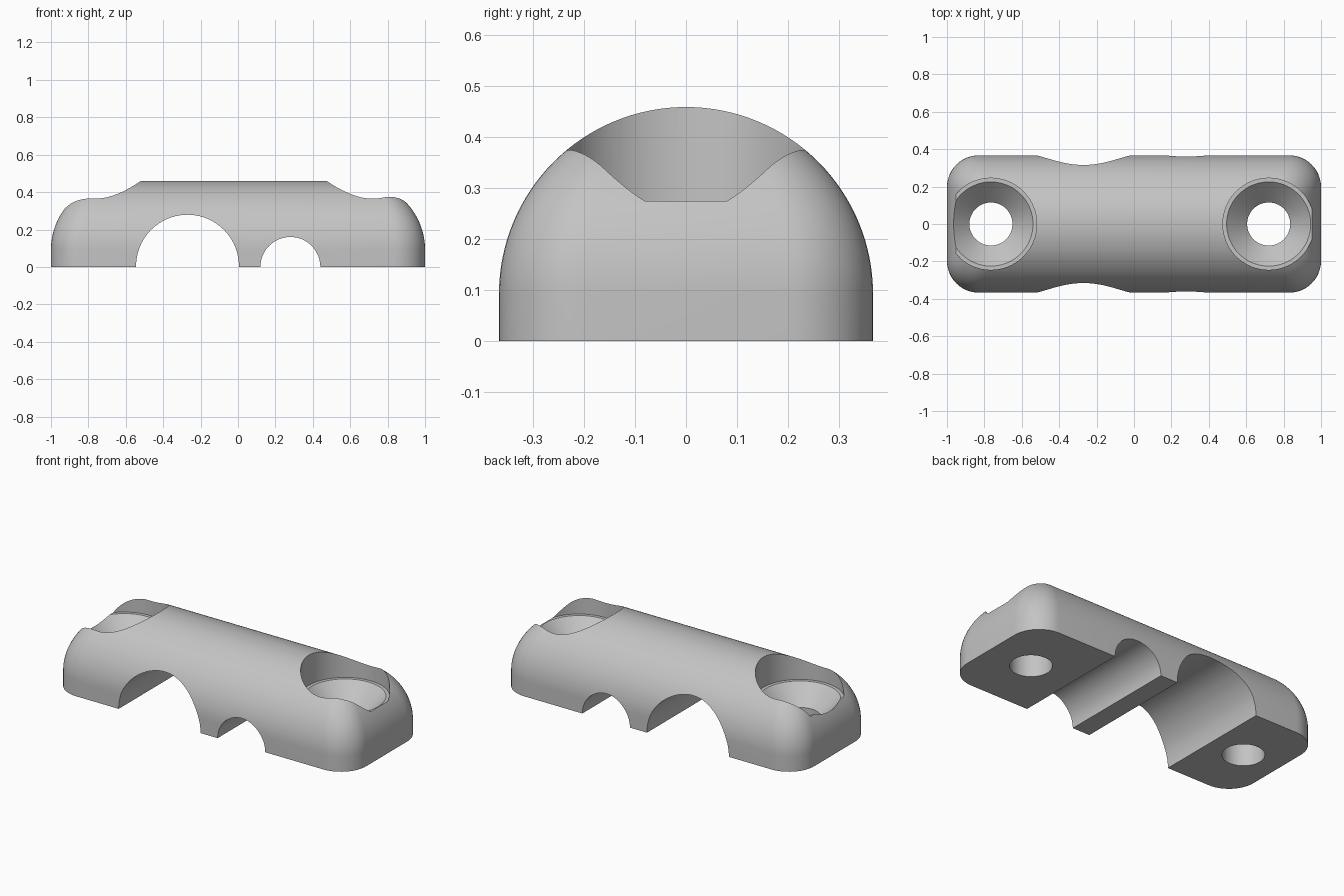
import bpy, bmesh, math

if "Cube" in bpy.data.objects:
    bpy.data.objects.remove(bpy.data.objects["Cube"], do_unlink=True)

R = 0.367        # half width and dome radius
WALL = 0.092     # height of the straight wall
CORNER = 0.17    # plan corner radius


def loft(name, rings, cap_top=True):
    """Skin a stack of closed rings into a mesh object."""
    bm = bmesh.new()
    rows = [[bm.verts.new(p) for p in ring] for ring in rings]
    n = len(rows[0])
    for a, b in zip(rows, rows[1:]):
        for i in range(n):
            j = (i + 1) % n
            bm.faces.new((a[i], a[j], b[j], b[i]))
    bm.faces.new(rows[0][::-1])
    if cap_top:
        bm.faces.new(rows[-1])
    bmesh.ops.remove_doubles(bm, verts=bm.verts[:], dist=1e-5)
    bmesh.ops.recalc_face_normals(bm, faces=bm.faces[:])
    mesh = bpy.data.meshes.new(name)
    bm.to_mesh(mesh)
    bm.free()
    ob = bpy.data.objects.new(name, mesh)
    bpy.context.collection.objects.link(ob)
    return ob


def rounded_rect(inset, z, steps=12):
    """Plan outline of the body at height z."""
    hx, hy = 1 - inset, R - inset
    r = min(max(CORNER - 0.6 * inset, 0.02), hy)
    pts = []
    for k, (sx, sy) in enumerate(((1, 1), (-1, 1), (-1, -1), (1, -1))):
        for i in range(steps + 1):
            a = (k + i / steps) * math.pi / 2
            pts.append((sx * (hx - r) + r * math.cos(a),
                        sy * (hy - r) + r * math.sin(a), z))
    return pts


def circle(x, r, z, n=96):
    return [(x + r * math.cos(2 * math.pi * i / n),
             r * math.sin(2 * math.pi * i / n), z) for i in range(n)]


# Domed clamp body
levels = 32
rings = [rounded_rect(0, 0)]
for i in range(levels + 1):
    t = math.pi / 2 * i / levels
    rings.append(rounded_rect(R * (1 - math.cos(t)), WALL + R * math.sin(t)))
body = loft("clamp_body", rings, cap_top=False)

cutters = []

# Countersunk screw holes with a wide pocket above
hole_profile = ((0.115, -0.1), (0.115, 0.165), (0.225, 0.275),
                (0.245, 0.275), (0.245, 0.6))
for x in (-0.765, 0.72):
    cutters.append(loft("screw_hole_cutter", [circle(x, r, z) for r, z in hole_profile]))

# Large and small channels across the underside
for x, r, z in ((-0.27, 0.275, 0.004), (0.28, 0.16, 0)):
    bpy.ops.mesh.primitive_cylinder_add(vertices=96, radius=r, depth=1,
                                        location=(x, 0, z),
                                        rotation=(math.pi / 2, 0, 0))
    cutters.append(bpy.context.object)
    cutters[-1].name = "channel_cutter"

bpy.ops.object.select_all(action='DESELECT')
body.select_set(True)
bpy.context.view_layer.objects.active = body
for cutter in cutters:
    cutter.hide_render = True
    mod = body.modifiers.new("cut", 'BOOLEAN')
    mod.operation = 'DIFFERENCE'
    mod.solver = 'EXACT'
    mod.object = cutter
    bpy.ops.object.modifier_apply(modifier=mod.name)
for cutter in cutters:
    bpy.data.objects.remove(cutter, do_unlink=True)

# Plain grey finish
grey = (0.55, 0.55, 0.55, 1)
mat = bpy.data.materials.new("light_grey")
mat.use_nodes = True
mat.diffuse_color = grey
mat.node_tree.nodes["Principled BSDF"].inputs["Base Color"].default_value = grey
body.data.materials.clear()
body.data.materials.append(mat)
for poly in body.data.polygons:
    poly.material_index = 0

bpy.ops.object.shade_smooth_by_angle(angle=math.radians(25))
